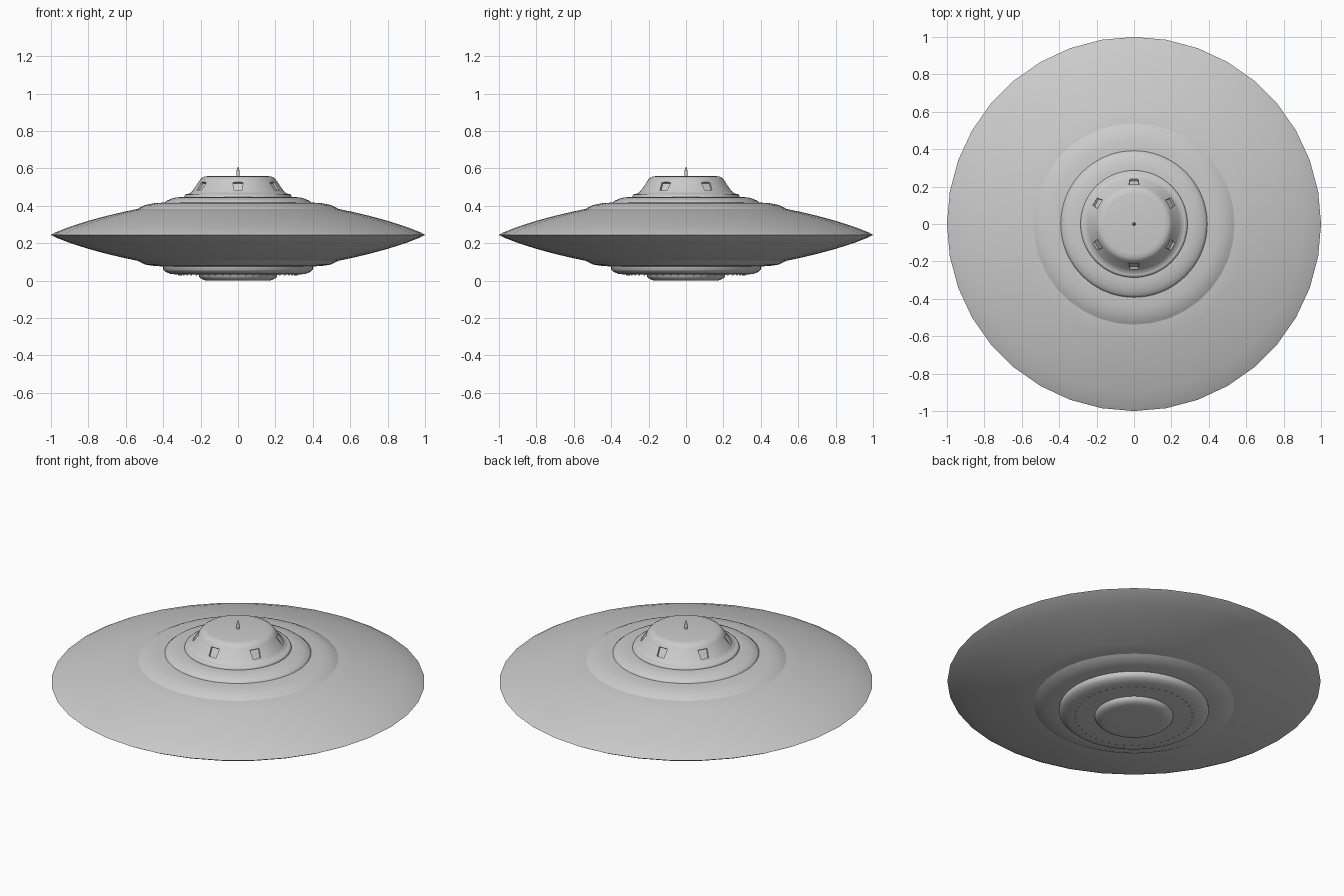
import bpy, bmesh, math
from mathutils import Matrix, Vector

if "Cube" in bpy.data.objects:
    bpy.data.objects.remove(bpy.data.objects["Cube"])

SEGMENTS = 36
metal = bpy.data.materials.new("grey_metal")
metal.use_nodes = True
GREY = (0.6, 0.6, 0.6, 1)
metal.diffuse_color = GREY
metal.node_tree.nodes["Principled BSDF"].inputs["Base Color"].default_value = GREY


def finish(name, bm, angle=50):
    bmesh.ops.recalc_face_normals(bm, faces=bm.faces[:])
    mesh = bpy.data.meshes.new(name)
    bm.to_mesh(mesh)
    bm.free()
    obj = bpy.data.objects.new(name, mesh)
    bpy.context.collection.objects.link(obj)
    mesh.materials.append(metal)
    bpy.ops.object.select_all(action="DESELECT")
    obj.select_set(True)
    bpy.context.view_layer.objects.active = obj
    bpy.ops.object.shade_smooth_by_angle(angle=math.radians(angle))
    return obj


def lathe(name, profile, segments=SEGMENTS, angle=50):
    """Spin a closed (radius, height) outline that starts and ends on the axis."""
    bm = bmesh.new()
    verts = [bm.verts.new((r, 0, z)) for r, z in profile]
    edges = [bm.edges.new(pair) for pair in zip(verts, verts[1:])]
    bmesh.ops.spin(bm, geom=verts + edges, cent=(0, 0, 0), axis=(0, 0, 1),
                   angle=math.tau, steps=segments, use_duplicate=False)
    bmesh.ops.remove_doubles(bm, verts=bm.verts[:], dist=0.0002)
    return finish(name, bm, angle)


# Lens-shaped hull with a soft rim, same curve above and below
RIM = 0.245
curve = [(0.54, 0.138), (0.62, 0.121), (0.7, 0.102), (0.8, 0.075),
         (0.9, 0.043), (0.975, 0.014)]
upper = [(r, RIM + h) for r, h in curve]
lower = [(r, RIM - h) for r, h in reversed(curve)]
lathe("hull", [(0, 0.39)] + upper + [(1, RIM)] + lower + [(0, 0.1)], angle=70)

# Raised rings above and below the hull
lathe("upper_ring", [(0, 0.42), (0.39, 0.418), (0.45, 0.414), (0.495, 0.405),
                     (0.525, 0.391), (0.55, 0.376), (0, 0.37)])
lathe("lower_ring", [(0, 0.074), (0.4, 0.076), (0.45, 0.079), (0.495, 0.086),
                     (0.525, 0.1), (0.55, 0.114), (0, 0.12)])

# Stepped decks
lathe("upper_deck", [(0, 0.45), (0.3, 0.448), (0.335, 0.444), (0.36, 0.437),
                     (0.38, 0.428), (0.393, 0.417), (0.393, 0.4), (0, 0.4)], 72)
lathe("lower_deck", [(0, 0.032), (0.32, 0.032), (0.36, 0.036), (0.385, 0.046),
                     (0.4, 0.06), (0.4, 0.09), (0, 0.09)], 72)
lathe("bottom_cap", [(0, 0.002), (0.145, 0), (0.175, 0.002), (0.195, 0.009),
                     (0.207, 0.02), (0.212, 0.04), (0, 0.04)], 72)

# Cabin with its base collar
lathe("cabin_collar", [(0, 0.464), (0.272, 0.464), (0.282, 0.46), (0.286, 0.452),
                       (0.286, 0.44), (0, 0.44)], 72)
cabin = lathe("cabin", [(0, 0.56), (0.16, 0.559), (0.182, 0.556), (0.195, 0.548),
                        (0.205, 0.536), (0.245, 0.478), (0.257, 0.468),
                        (0.272, 0.462), (0.272, 0.445), (0, 0.445)], 72)

# Six recessed windows, wider at the top, cut along the sloped cabin wall
bm = bmesh.new()
tilt = Matrix.Rotation(math.radians(-34.6), 4, "Y")
for i in range(6):
    turn = Matrix.Rotation(math.radians(30 + 60 * i), 4, "Z")
    place = turn @ Matrix.Translation((0.226, 0, 0.505)) @ tilt
    box = bmesh.ops.create_cube(bm, size=1)["verts"]
    for v in box:
        width = 0.054 if v.co.z > 0 else 0.044
        v.co = place @ Vector((v.co.x * 0.026, v.co.y * width, v.co.z * 0.052))
cutter = finish("window_cutter", bm)
cutter.hide_render = True
cutter.hide_set(True)
cut = cabin.modifiers.new("windows", "BOOLEAN")
cut.object = cutter
cut.operation = "DIFFERENCE"
cut.solver = "EXACT"
bpy.context.view_layer.objects.active = cabin
# Cut before the smoothing modifier, then bake the result
cabin.modifiers.move(len(cabin.modifiers) - 1, 0)
bpy.ops.object.modifier_apply(modifier="windows")
bpy.data.objects.remove(cutter)
bpy.ops.object.select_all(action="DESELECT")
cabin.select_set(True)
bpy.ops.object.shade_smooth_by_angle(angle=math.radians(35))

# Antenna on the roof
lathe("antenna", [(0, 0.607), (0.004, 0.604), (0.006, 0.597), (0.009, 0.572),
                  (0.009, 0.555), (0, 0.555)], 12)

# Circle of small rivets under the lower deck
bm = bmesh.new()
RIVETS = 48
for i in range(RIVETS):
    a = math.tau * i / RIVETS
    spot = Matrix.Translation((0.315 * math.cos(a), 0.315 * math.sin(a), 0.032))
    bmesh.ops.create_uvsphere(bm, u_segments=8, v_segments=6, radius=0.005, matrix=spot)
finish("deck_rivets", bm)
